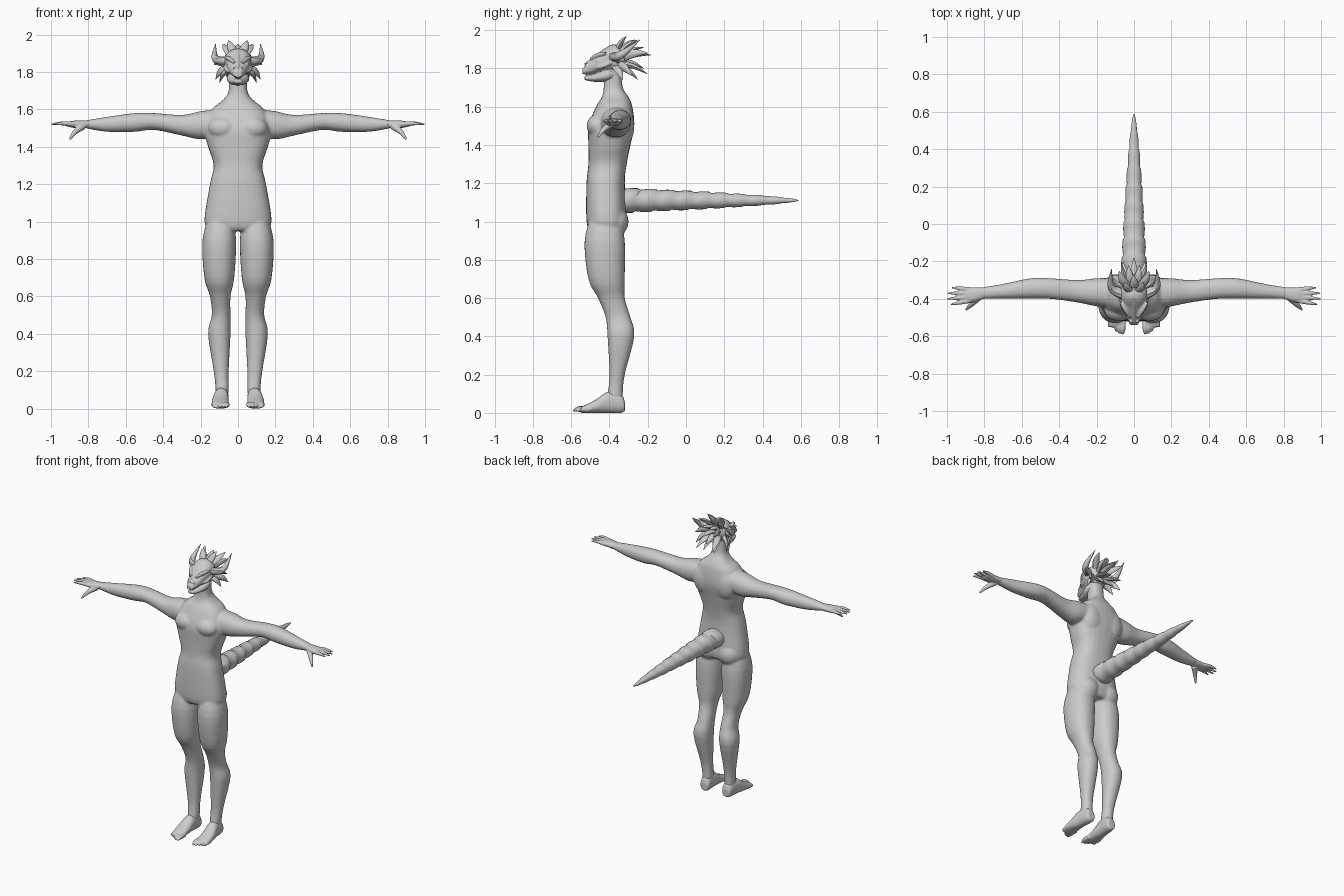
import bpy
import bmesh
from math import sin, cos, pi, copysign
from mathutils import Vector, Matrix

cube = bpy.data.objects.get("Cube")
if cube:
    bpy.data.objects.remove(cube)

skin = bpy.data.materials.new("plain grey skin")
skin.use_nodes = True
grey = (.6, .6, .6, 1)
skin.diffuse_color = grey
skin.node_tree.nodes["Principled BSDF"].inputs["Base Color"].default_value = grey


def smooth_rows(rows, steps):
    """Quadratically blended, evenly refined rows of numbers (Catmull-Rom)."""
    out = []
    last = len(rows) - 1
    for i in range(last):
        before, start = rows[max(0, i - 1)], rows[i]
        end, after = rows[i + 1], rows[min(last, i + 2)]
        for step in range(steps):
            t = step / steps
            out.append([b + t / 2 * (c - a + t * (2 * a - 5 * b + 4 * c - d + t * (3 * (b - c) + d - a)))
                        for a, b, c, d in zip(before, start, end, after)])
    return out + [rows[-1]]


def skin_rings(bm, rings):
    loops = [[bm.verts.new(co) for co in ring] for ring in rings]
    count = len(loops[0])
    for lower, upper in zip(loops, loops[1:]):
        for i in range(count):
            j = (i + 1) % count
            bm.faces.new((lower[i], lower[j], upper[j], upper[i]))
    bm.faces.new(reversed(loops[0]))
    bm.faces.new(loops[-1])


def loft(bm, axis, rows, side=1, power=2.2, sides=28, steps=4):
    """Each row is a position on the axis, then low and high bounds on the other two axes."""
    others = [k for k in range(3) if k != axis]
    rings = []
    for position, *bounds in smooth_rows(rows, steps):
        ring = []
        for i in range(sides):
            angle = 2 * pi * i / sides
            co = Vector()
            co[axis] = position
            for k, low, high, wave in zip(others, bounds[::2], bounds[1::2], (cos(angle), sin(angle))):
                rounded = copysign(abs(wave) ** (2 / power), wave)
                co[k] = (low + high) / 2 + (high - low) / 2 * rounded
            co.x *= side
            ring.append(co)
        rings.append(ring)
    skin_rings(bm, rings)


def mirrored(rows):
    return [(position, -half, half, *rest) for position, half, *rest in rows]


def tube(bm, points, radii, side=1, flat=1, sides=12):
    """Tapered tube through a few points; flat squashes its cross-section."""
    rows = smooth_rows([(*point, radius) for point, radius in zip(points, radii)], 5)
    path = [Vector((x * side, y, z)) for x, y, z, radius in rows]
    span = path[-1] - path[0]
    reference = Vector()
    reference[min(range(3), key=lambda k: abs(span[k]))] = 1
    rings = []
    for i, centre in enumerate(path):
        radius = rows[i][-1]
        tangent = path[min(i + 1, len(path) - 1)] - path[max(i - 1, 0)]
        thin = tangent.cross(reference).normalized()
        wide = thin.cross(tangent.normalized())
        angles = [2 * pi * k / sides for k in range(sides)]
        rings.append([centre + radius * (cos(a) * wide + flat * sin(a) * thin) for a in angles])
    skin_rings(bm, rings)


def ball(bm, centre, size):
    placing = Matrix.Translation(centre) @ Matrix.Diagonal((*size, 1))
    bmesh.ops.create_uvsphere(bm, u_segments=20, v_segments=12, radius=1, matrix=placing)


def finish(name, bm, voxel=None, relax=2):
    """Turn the parts into one object, optionally fused into a single soft skin."""
    bmesh.ops.recalc_face_normals(bm, faces=bm.faces)
    mesh = bpy.data.meshes.new(name)
    bm.to_mesh(mesh)
    bm.free()
    mesh.materials.append(skin)
    obj = bpy.data.objects.new(name, mesh)
    bpy.context.collection.objects.link(obj)
    bpy.ops.object.select_all(action='DESELECT')
    obj.select_set(True)
    bpy.context.view_layer.objects.active = obj
    bpy.ops.object.shade_smooth_by_angle(angle=pi / 4)
    if voxel:
        fuse = obj.modifiers.new("fuse", 'REMESH')
        fuse.mode = 'VOXEL'
        fuse.voxel_size = voxel
        fuse.use_smooth_shade = True
        soften = obj.modifiers.new("soften", 'SMOOTH')
        soften.iterations = relax


# Body: torso, arms and legs fused into one skin
torso = [(.95, .14, -.5, -.33), (1, .18, -.52, -.31), (1.2, .15, -.52, -.32),
         (1.3, .13, -.51, -.31), (1.4, .16, -.51, -.29), (1.5, .18, -.51, -.27),
         (1.6, .14, -.47, -.28), (1.65, .08, -.44, -.3), (1.7, .05, -.43, -.33),
         (1.8, .05, -.43, -.34)]
leg = [(1.05, .03, .15, -.49, -.35), (.9, .01, .19, -.53, -.32), (.7, .02, .18, -.51, -.32),
       (.6, .04, .15, -.46, -.32), (.5, .04, .14, -.42, -.29), (.4, .04, .16, -.41, -.27),
       (.2, .05, .13, -.4, -.32), (.1, .05, .12, -.41, -.33), (.02, .06, .12, -.42, -.33)]
arm = [(.1, -.45, -.29, 1.46, 1.6), (.2, -.44, -.29, 1.44, 1.59), (.3, -.42, -.3, 1.46, 1.57),
       (.45, -.4, -.29, 1.49, 1.58), (.55, -.4, -.29, 1.48, 1.58), (.7, -.4, -.32, 1.48, 1.56),
       (.82, -.4, -.34, 1.5, 1.54)]
bm = bmesh.new()
loft(bm, 2, mirrored(torso), power=2.5)
ball(bm, (0, -.48, 1), (.03, .04, .04))
for side in (1, -1):
    loft(bm, 2, leg, side)
    loft(bm, 0, arm, side)
    chest, buttock, shoulder_blade = ((side * .08, y, z) for y, z in ((-.46, 1.5), (-.37, 1), (-.32, 1.5)))
    ball(bm, chest, (.08, .06, .06))
    ball(bm, buttock, (.08, .07, .08))
    ball(bm, shoulder_blade, (.08, .05, .1))
finish("body", bm, voxel=.007, relax=6)

# Hands and feet, each fused with its digits
palm = [(.8, -.4, -.34, 1.5, 1.54), (.87, -.42, -.34, 1.5, 1.54), (.92, -.42, -.34, 1.51, 1.53)]
foot = [(-.32, .06, .11, .01, .06), (-.34, .05, .12, 0, .1), (-.41, .05, .13, 0, .11),
        (-.47, .05, .14, 0, .07), (-.55, .05, .14, 0, .03)]
for side, label in ((1, "left"), (-1, "right")):
    bm = bmesh.new()
    loft(bm, 0, palm, side)
    for i in range(4):
        base = Vector((.88, -.35 - .02 * i, 1.52))
        tip = Vector((1 - .01 * (i - 1.6) ** 2, -.34 - .03 * i, 1.52))
        knuckle = (base + tip) / 2 + Vector((0, 0, .005))
        tube(bm, (base, knuckle, tip), (.013, .011, .004), side)
    tube(bm, ((.83, -.39, 1.51), (.87, -.43, 1.48), (.9, -.46, 1.44)), (.02, .014, .005), side)
    finish(label + "_hand", bm, voxel=.004)

    bm = bmesh.new()
    loft(bm, 1, foot, side)
    for i in range(5):
        x = .06 + .018 * i
        reach = .004 * i * i - .59
        size = .015 - .001 * i
        tube(bm, ((x, -.51, .02), (x, reach + .03, .02), (x, reach, .01)), (size, size, .005), side)
    finish(label + "_foot", bm, voxel=.004)

# Head: skull and snout over a separate lower jaw, with brows, cheeks and eyes
skull = [(-.54, .02, 1.77, 1.8), (-.5, .04, 1.77, 1.84), (-.45, .06, 1.78, 1.88),
         (-.4, .07, 1.78, 1.92), (-.35, .07, 1.78, 1.92), (-.31, .03, 1.82, 1.88)]
jaw = [(-.53, .02, 1.74, 1.76), (-.48, .04, 1.73, 1.77), (-.41, .06, 1.73, 1.8),
       (-.36, .04, 1.75, 1.8)]
bm = bmesh.new()
loft(bm, 1, mirrored(skull))
loft(bm, 1, mirrored(jaw))
ridge = .006, .012, .008
tube(bm, ((0, -.53, 1.82), (0, -.48, 1.85), (0, -.42, 1.9)), ridge)
for side in (1, -1):
    nostril, eye = (side * .018, -.52, 1.82), (side * .048, -.46, 1.84)
    brow = (.02, -.5, 1.85), (.045, -.46, 1.87), (.07, -.42, 1.88)
    cheek = (.035, -.48, 1.8), (.06, -.44, 1.81), (.07, -.39, 1.83)
    ball(bm, nostril, (.01, .01, .008))
    ball(bm, eye, (.01, .014, .01))
    tube(bm, brow, ridge, side)
    tube(bm, cheek, ridge, side)
finish("head", bm, voxel=.004)

# Crest: spikes fanning back from the skull, bowed outward on the way to their tips
spike_tips = [(0, -.27, 1.95), (0, -.18, 1.87), (0, -.22, 1.8), (.05, -.31, 1.97),
              (.08, -.25, 1.95), (.07, -.2, 1.88), (.13, -.32, 1.84), (.12, -.28, 1.76),
              (.06, -.2, 1.77), (.1, -.33, 1.74), (.04, -.25, 1.74), (.03, -.22, 1.91)]
spike_taper = .024, .021, .001
skull_centre = Vector((0, -.39, 1.85))
bm = bmesh.new()
for tip in map(Vector, spike_tips):
    base = skull_centre.lerp(tip, .3)
    middle = skull_centre.lerp(tip, .65)
    middle += Vector((tip.x / 8, 0, .01))
    for side in (1, -1) if tip.x else (1,):
        tube(bm, (base, middle, tip), spike_taper, side, flat=.6, sides=8)
finish("head_spikes", bm)

# Horns: curling out from the temples, then up and back
bm = bmesh.new()
for side in (1, -1):
    tube(bm, ((.04, -.39, 1.86), (.12, -.34, 1.87), (.12, -.24, 1.95)), spike_taper, side, sides=8)
finish("curled_horns", bm)

# Tail: overlapping tapering segments with a chevron edge on top
segments, start, length, height = 10, -.36, .95, 1.11
rows = []
for i in range(segments):
    for part, flare in ((0, .93), (.45, 1.04), (.85, 1.06)):
        along = (i + part) / segments
        r = .064 * (1 - along) ** .6 * flare
        rows.append((start + length * along, -1.12 * r, 1.12 * r, height - r, height + r))
rows.append((start + length, 0, .001, height, height + .001))
bm = bmesh.new()
loft(bm, 1, rows, power=2, sides=24, steps=1)
for vert in bm.verts:
    vert.co.y += .45 * max(0, vert.co.z - height)
finish("tail", bm)
